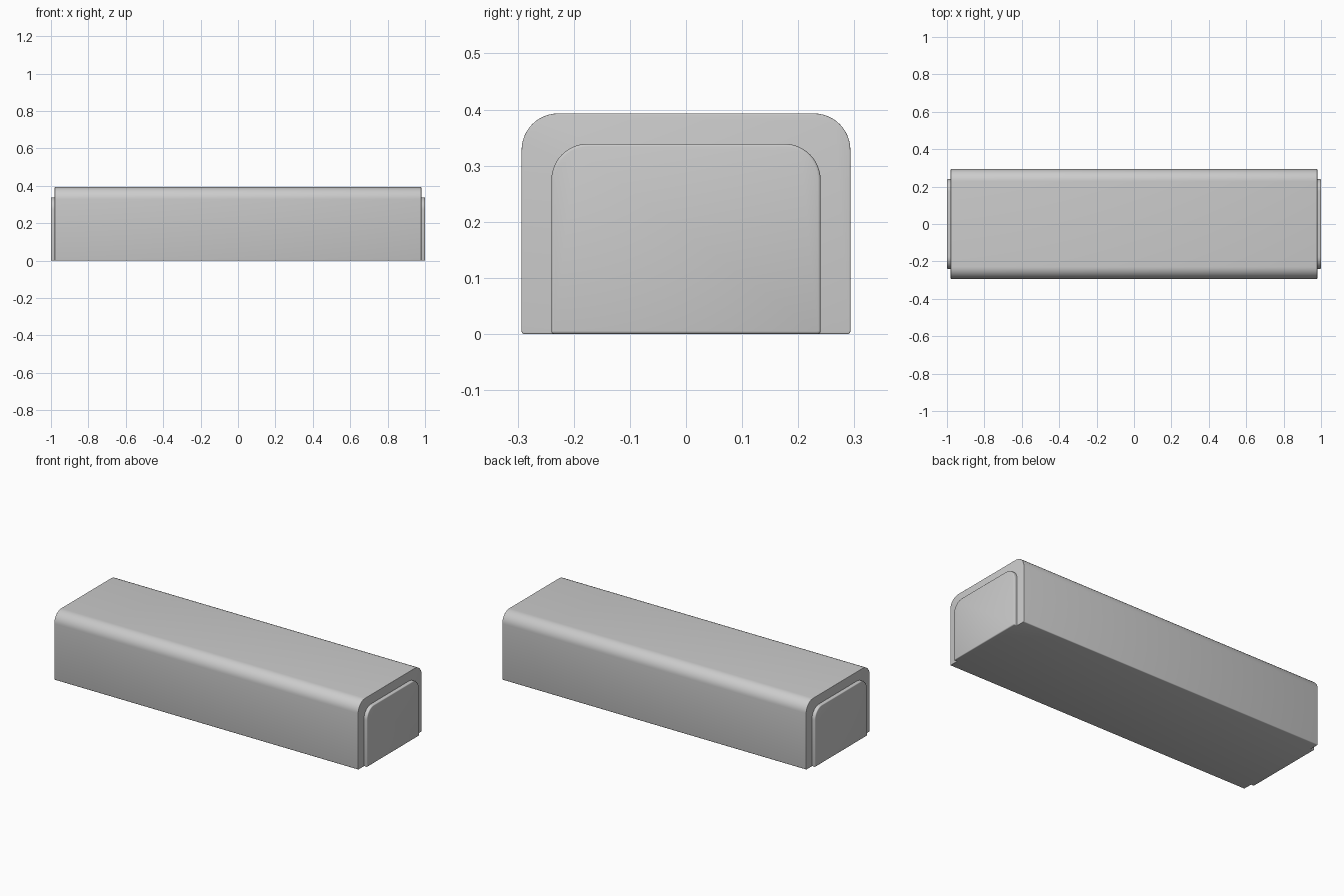
import bpy, bmesh
from math import cos, sin, pi

if "Cube" in bpy.data.objects:
    bpy.data.objects.remove(bpy.data.objects["Cube"])


def profile(half_w, height, r_top, r_bottom):
    """Rounded outline in the YZ plane: large top corners, tiny bottom ones."""
    corners = [(half_w - r_bottom, r_bottom, r_bottom, -pi / 2, 3),
               (half_w - r_top, height - r_top, r_top, 0, 12),
               (r_top - half_w, height - r_top, r_top, pi / 2, 12),
               (r_bottom - half_w, r_bottom, r_bottom, pi, 3)]
    return [(cy + r * cos(a0 + pi / 2 * i / n), cz + r * sin(a0 + pi / 2 * i / n))
            for cy, cz, r, a0, n in corners for i in range(n + 1)]


def extrusion(name, outline, x0, x1, rim, beveled_ends):
    """Extrude an outline along X and round the rim of the chosen ends."""
    bm = bmesh.new()
    face = bm.faces.new([bm.verts.new((x0, y, z)) for y, z in outline])
    ext = bmesh.ops.extrude_face_region(bm, geom=[face], use_keep_orig=True)
    moved = [v for v in ext["geom"] if isinstance(v, bmesh.types.BMVert)]
    bmesh.ops.translate(bm, verts=moved, vec=(x1 - x0, 0, 0))
    bmesh.ops.recalc_face_normals(bm, faces=bm.faces[:])
    edges = [e for e in bm.edges
             if any(all(abs(v.co.x - x) < 1e-5 for v in e.verts) for x in beveled_ends)]
    bmesh.ops.bevel(bm, geom=edges, offset=rim, segments=3, profile=0.5, affect='EDGES')
    mesh = bpy.data.meshes.new(name)
    bm.to_mesh(mesh)
    bm.free()
    obj = bpy.data.objects.new(name, mesh)
    bpy.context.collection.objects.link(obj)
    bpy.ops.object.select_all(action='DESELECT')
    obj.select_set(True)
    bpy.context.view_layer.objects.active = obj
    bpy.ops.object.shade_smooth_by_angle(angle=pi / 5)
    return obj


# Long body with rounded upper edges
extrusion("body", profile(0.293, 0.393, 0.065, 0.005), -0.98, 0.98, 0.002, (-0.98, 0.98))

# Raised panel on each end
cap_outline = profile(0.24, 0.339, 0.065, 0.005)
for side, name in ((1, "right_end_panel"), (-1, "left_end_panel")):
    extrusion(name, cap_outline, side * 0.977, side * 1.0, 0.005, (side * 1.0,))
